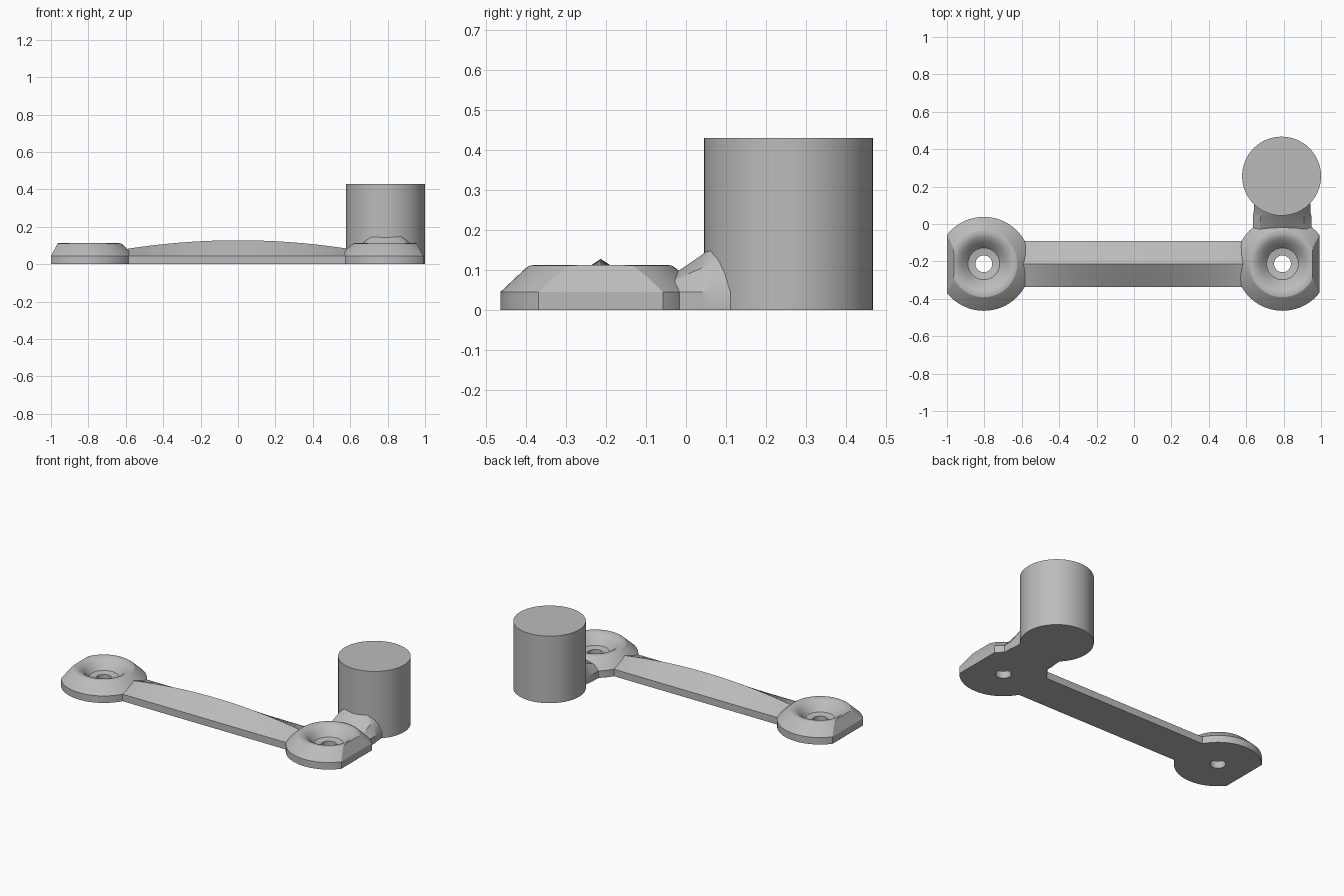
import bpy, bmesh, math
from mathutils import Vector

if "Cube" in bpy.data.objects:
    bpy.data.objects.remove(bpy.data.objects["Cube"])

grey = bpy.data.materials.new("plain grey")
grey.use_nodes = True
grey.diffuse_color = (0.5, 0.5, 0.5, 1)
grey.node_tree.nodes["Principled BSDF"].inputs["Base Color"].default_value = (0.5, 0.5, 0.5, 1)

AXIS_Y = -0.213   # line through both feet and the bar
EDGE_Z = 0.045    # height of the vertical side band


def finish(bm, name, angle=25):
    bmesh.ops.recalc_face_normals(bm, faces=bm.faces)
    mesh = bpy.data.meshes.new(name)
    bm.to_mesh(mesh)
    bm.free()
    mesh.materials.append(grey)
    obj = bpy.data.objects.new(name, mesh)
    bpy.context.collection.objects.link(obj)
    bpy.ops.object.select_all(action='DESELECT')
    obj.select_set(True)
    bpy.context.view_layer.objects.active = obj
    bpy.ops.object.shade_smooth_by_angle(angle=math.radians(angle))
    return obj


def loft(name, sections, angle=25):
    """Closed solid through a row of matching cross-sections."""
    bm = bmesh.new()
    rows = [[bm.verts.new(p) for p in s] for s in sections]
    n = len(rows[0])
    for a, b in zip(rows, rows[1:]):
        for i in range(n):
            j = (i + 1) % n
            bm.faces.new((a[i], a[j], b[j], b[i]))
    bm.faces.new(rows[0])
    bm.faces.new(rows[-1])
    return finish(bm, name, angle)


def cut(bm, point, normal):
    """Slice off everything beyond a plane and close the opening."""
    res = bmesh.ops.bisect_plane(
        bm, geom=bm.verts[:] + bm.edges[:] + bm.faces[:], dist=1e-5,
        plane_co=point, plane_no=normal, clear_outer=True)
    edges = [e for e in res["geom_cut"] if isinstance(e, bmesh.types.BMEdge)]
    bmesh.ops.contextual_create(bm, geom=edges)


def foot(name, x, side):
    """Dished round foot with a screw hole and a flat outer side."""
    profile = [(0.045, 0), (0.045, 0.045), (0.085, 0.052), (0.105, 0.075),
               (0.125, 0.095), (0.145, 0.108), (0.163, 0.113), (0.178, 0.111),
               (0.187, 0.105), (0.251, EDGE_Z), (0.251, 0)]
    steps = 64
    bm = bmesh.new()
    rings = []
    for k in range(steps):
        a = math.tau * k / steps
        rings.append([bm.verts.new((r * math.cos(a), r * math.sin(a), z)) for r, z in profile])
    n = len(profile)
    for k in range(steps):
        a, b = rings[k], rings[(k + 1) % steps]
        for i in range(n):
            j = (i + 1) % n
            bm.faces.new((a[i], b[i], b[j], a[j]))
    flat = 0.197
    cut(bm, Vector((side * flat, 0, EDGE_Z)), Vector((side * 0.068, 0, 0.037)).normalized())
    cut(bm, Vector((side * flat, 0, 0)), Vector((side, 0, 0)))
    bmesh.ops.translate(bm, verts=bm.verts, vec=(x, AXIS_Y, 0))
    return finish(bm, name)


foot("right_foot", -0.803, -1)
foot("left_foot", 0.794, 1)

# Arched bar with a central ridge
HALF = 0.123
bar = []
for k in range(25):
    x = -0.606 + 1.206 * k / 24
    ridge = 0.128 - 0.047 * (x / 0.6) ** 2
    bar.append([(x, AXIS_Y - HALF, 0), (x, AXIS_Y - HALF, EDGE_Z), (x, AXIS_Y, ridge),
                (x, AXIS_Y + HALF, EDGE_Z), (x, AXIS_Y + HALF, 0)])
loft("arched_bar", bar)

# Short neck, rising towards the post and flaring where it meets it
NECK_X = 0.792
neck = []
for y, top, flat, wide in [(-0.05, 0.075, 0.085, 0.157), (-0.02, 0.097, 0.08, 0.157),
                           (0.04, 0.138, 0.075, 0.157), (0.06, 0.155, 0.08, 0.152),
                           (0.12, 0.16, 0.1, 0.15)]:
    shoulder = EDGE_Z + (top - EDGE_Z) * 0.65
    half = [(wide, 0), (wide, EDGE_Z), ((wide + flat) / 2, shoulder), (flat, top - 0.008), (flat * 0.5, top)]
    neck.append([(NECK_X + dx, y, z) for dx, z in half]
                + [(NECK_X - dx, y, z) for dx, z in reversed(half)])
loft("neck", neck, 30)

# Upright post
bm = bmesh.new()
bmesh.ops.create_cone(bm, cap_ends=True, segments=64, radius1=0.211, radius2=0.211, depth=0.43)
bmesh.ops.translate(bm, verts=bm.verts, vec=(0.789, 0.256, 0.215))
finish(bm, "post")
